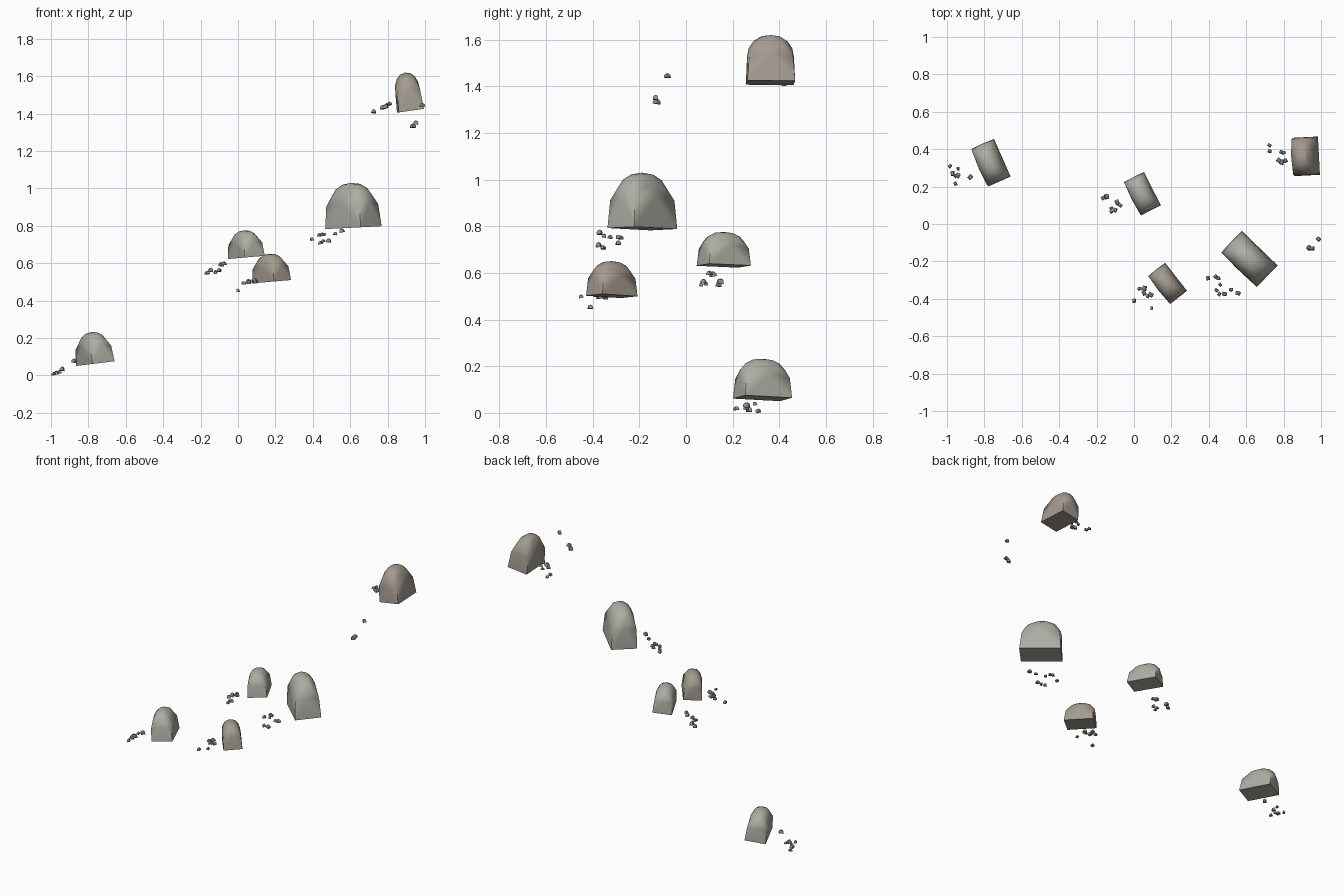
import bpy, bmesh, math, random
from mathutils import Matrix, Vector, Euler

if "Cube" in bpy.data.objects:
    bpy.data.objects.remove(bpy.data.objects["Cube"])

random.seed(4)


def material(name, rgb):
    m = bpy.data.materials.new(name)
    m.diffuse_color = (*rgb, 1)
    m.use_nodes = True
    m.node_tree.nodes["Principled BSDF"].inputs["Base Color"].default_value = m.diffuse_color
    return m


GREY = material("grey_stone", (0.42, 0.42, 0.37))
BROWN = material("brown_stone", (0.37, 0.33, 0.28))
PEBBLE = material("pebble_stone", (0.30, 0.30, 0.28))


def spow(v, e):
    return math.copysign(abs(v) ** e, v)


def loaf(bm, matrix, rings, sides):
    """Flat rectangular base, upright walls and a domed top, as a convex hull."""
    pts = [(x, y, z) for x in (-1, 1) for y in (-1, 1) for z in (0,)]
    pts += [(x, y, 0.5) for x in (-0.92, 0.92) for y in (-0.92, 0.92)]
    for i in range(rings):
        phi = math.radians(90) * i / rings
        r, z = 0.98 * math.cos(phi) ** 0.9, 0.55 + 0.45 * math.sin(phi)
        for k in range(sides):
            t = math.tau * k / sides
            pts.append((r * spow(math.cos(t), 0.8), r * spow(math.sin(t), 0.8), z))
    pts.append((0, 0, 1))
    verts = [bm.verts.new(matrix @ Vector(p)) for p in pts]
    hull = bmesh.ops.convex_hull(bm, input=verts)
    junk = {g for g in hull["geom_interior"] + hull["geom_unused"]
            if isinstance(g, bmesh.types.BMVert) and g.is_valid}
    bmesh.ops.delete(bm, geom=list(junk), context="VERTS")


def finish(bm, name, mat):
    bmesh.ops.dissolve_limit(bm, angle_limit=0.02, verts=bm.verts[:], edges=bm.edges[:])
    bmesh.ops.recalc_face_normals(bm, faces=bm.faces[:])
    me = bpy.data.meshes.new(name)
    bm.to_mesh(me)
    bm.free()
    me.materials.append(mat)
    ob = bpy.data.objects.new(name, me)
    bpy.context.collection.objects.link(ob)
    return ob


# Boulders: base centre, length / width / height, yaw, tilt up the slope
boulders = [
    ("boulder_low", (-0.763, 0.328, 0.063), (0.22, 0.13, 0.17), -66, 7, GREY),
    ("boulder_middle_back", (0.045, 0.162, 0.631), (0.20, 0.12, 0.145), -63, 5, GREY),
    ("boulder_middle_front", (0.180, -0.318, 0.501), (0.19, 0.115, 0.15), -52, 5, BROWN),
    ("boulder_large", (0.617, -0.187, 0.790), (0.265, 0.16, 0.24), -44, 3, GREY),
    ("boulder_high", (0.922, 0.362, 1.415), (0.205, 0.135, 0.206), -87, 8, BROWN),
]
for name, loc, (l, w, h), yaw, tilt, mat in boulders:
    m = (Matrix.Translation(loc) @ Matrix.Rotation(math.radians(-tilt), 4, "Y")
         @ Matrix.Rotation(math.radians(yaw), 4, "Z")
         @ Matrix.Diagonal((l / 2, w / 2, h, 1)))
    bm = bmesh.new()
    loaf(bm, m, 4, 12)
    ob = finish(bm, name, mat)
    bpy.context.view_layer.objects.active = ob
    ob.select_set(True)
    bpy.ops.object.shade_smooth_by_angle(angle=math.radians(30))
    ob.select_set(False)

# Pebbles scattered on the downhill side of each boulder
clusters = {
    "low": [(-.985, .31, .01), (-.94, .295, .04), (-.97, .27, .015), (-.955, .258, .02),
            (-.94, .26, .035), (-.955, .215, .02), (-.875, .25, .08)],
    "middle_back": [(-.165, .14, .55), (-.145, .147, .565), (-.09, .115, .595),
                    (-.075, .10, .60), (-.12, .085, .555), (-.12, .065, .55), (-.10, .075, .565)],
    "middle_front": [(0, -.41, .455), (.03, -.345, .495), (.055, -.345, .505), (.055, -.37, .50),
                     (.075, -.385, .505), (.09, -.38, .51), (.095, -.45, .50)],
    "large": [(.395, -.29, .73), (.435, -.28, .752), (.45, -.292, .755), (.46, -.325, .755),
              (.44, -.355, .71), (.455, -.375, .72), (.485, -.375, .722), (.52, -.35, .76),
              (.555, -.37, .775)],
    "high": [(.725, .42, 1.41), (.725, .39, 1.415), (.785, .385, 1.435), (.80, .38, 1.45),
             (.775, .34, 1.435), (.79, .33, 1.44), (.81, .34, 1.455)],
    "stray": [(.935, -.125, 1.335), (.95, -.13, 1.352), (.985, -.08, 1.446)],
}
for key, spots in clusters.items():
    bm = bmesh.new()
    for p in spots:
        s = random.uniform(0.016, 0.025)
        rot = Euler((random.uniform(-.2, .2), random.uniform(-.2, .2), random.uniform(0, 6))).to_matrix().to_4x4()
        m = (Matrix.Translation(p) @ rot @ Matrix.Diagonal((s * .55, s * .45, s * .9, 1))
             @ Matrix.Translation((0, 0, -0.5)))
        part = bmesh.new()
        loaf(part, m, 2, 8)
        tmp = bpy.data.meshes.new("tmp")
        part.to_mesh(tmp)
        part.free()
        bm.from_mesh(tmp)
        bpy.data.meshes.remove(tmp)
    finish(bm, "pebbles_" + key, PEBBLE)
